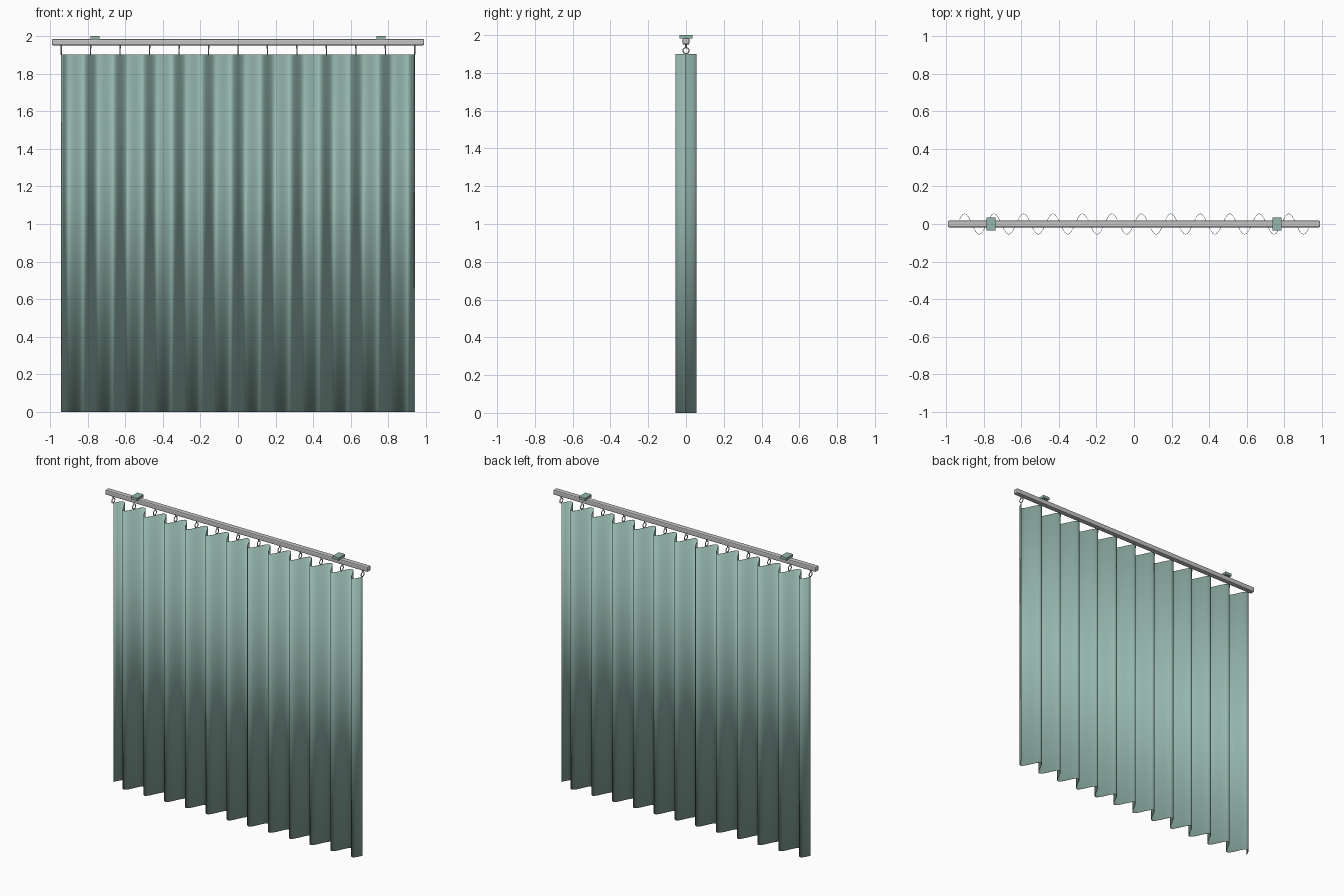
import bpy, bmesh, math

if "Cube" in bpy.data.objects:
    bpy.data.objects.remove(bpy.data.objects["Cube"])

HALF, FOLDS, AMP, TOP = 0.94, 12, 0.055, 1.90
PITCH = 2 * HALF / FOLDS


def material(name, rgb):
    m = bpy.data.materials.new(name)
    m.diffuse_color = (*rgb, 1)
    m.use_nodes = True
    m.node_tree.nodes["Principled BSDF"].inputs["Base Color"].default_value = m.diffuse_color
    return m


green = material("sage green fabric", (0.30, 0.47, 0.42))
grey = material("light grey metal", (0.55, 0.55, 0.55))


def finish(obj, name, mat, angle=None):
    obj.name = name
    obj.data.materials.append(mat)
    if angle:
        bpy.ops.object.select_all(action='DESELECT')
        obj.select_set(True)
        bpy.context.view_layer.objects.active = obj
        bpy.ops.object.shade_smooth_by_angle(angle=math.radians(angle))
    return obj


def box(name, centre, size, mat, bevel=0):
    bpy.ops.mesh.primitive_cube_add(size=1, location=centre)
    obj = bpy.context.object
    obj.scale = size
    bpy.ops.object.transform_apply(location=False, rotation=False, scale=True)
    if bevel:
        mod = obj.modifiers.new("bevel", 'BEVEL')
        mod.width, mod.segments = bevel, 2
    return finish(obj, name, mat)


# Curtain: sine wave profile extruded straight up, with a thin cloth thickness
bm = bmesh.new()
steps = FOLDS * 16
rows = []
for z in (0, TOP):
    rows.append([bm.verts.new((-HALF + 2 * HALF * i / steps,
                               AMP * math.sin(2 * math.pi * FOLDS * i / steps), z))
                 for i in range(steps + 1)])
for i in range(steps):
    bm.faces.new((rows[0][i], rows[0][i + 1], rows[1][i + 1], rows[1][i]))
mesh = bpy.data.meshes.new("curtain")
bm.to_mesh(mesh)
bm.free()
curtain = bpy.data.objects.new("curtain", mesh)
bpy.context.collection.objects.link(curtain)
finish(curtain, "curtain", green, 50)
cloth = curtain.modifiers.new("cloth thickness", 'SOLIDIFY')
cloth.thickness, cloth.offset = 0.002, 0

# Rail and its two ceiling brackets
box("rail", (0, 0, 1.967), (1.98, 0.036, 0.034), grey, 0.007)
for side, x in (("left", -0.76), ("right", 0.76)):
    box(side + "_bracket", (x, 0, 1.991), (0.048, 0.07, 0.018), green)

# Rings with short hanger pins, one at each fold
for i in range(FOLDS + 1):
    x = -HALF + PITCH * i
    bpy.ops.mesh.primitive_torus_add(location=(x, 0, 1.918), rotation=(0, math.pi / 2, 0),
                                     major_radius=0.016, minor_radius=0.003,
                                     major_segments=24, minor_segments=8)
    finish(bpy.context.object, f"ring_{i + 1}", grey, 60)
    bpy.ops.mesh.primitive_cylinder_add(vertices=10, radius=0.004, depth=0.02,
                                        location=(x, 0, 1.943))
    finish(bpy.context.object, f"hanger_pin_{i + 1}", grey, 40)
